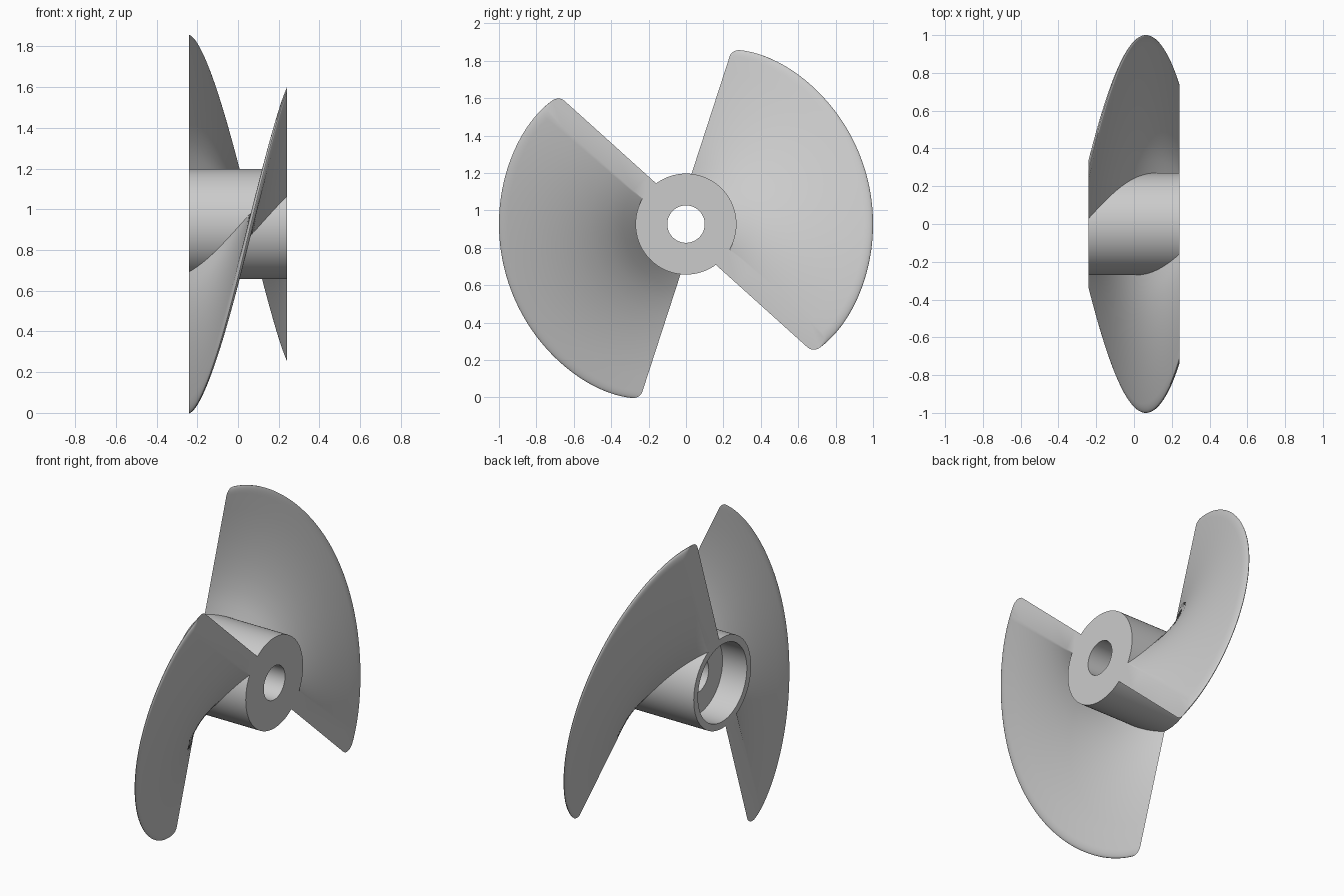
import bpy, bmesh
from math import sin, cos, pi, radians

if "Cube" in bpy.data.objects:
    bpy.data.objects.remove(bpy.data.objects["Cube"])

CZ = 0.927          # height of the shaft axis
HALF = 0.24         # half length along the shaft (x)
W = 0.055           # half thickness of the twisted blade bar


def finish(bm, name, angle):
    bmesh.ops.recalc_face_normals(bm, faces=bm.faces)
    mesh = bpy.data.meshes.new(name)
    bm.to_mesh(mesh)
    bm.free()
    ob = bpy.data.objects.new(name, mesh)
    bpy.context.collection.objects.link(ob)
    bpy.ops.object.select_all(action='DESELECT')
    ob.select_set(True)
    bpy.context.view_layer.objects.active = ob
    bpy.ops.object.shade_smooth_by_angle(angle=radians(angle))
    return ob


def skin(bm, rings, closed):
    """Bridge consecutive closed loops of vertices with quads."""
    n = len(rings)
    for i in range(n if closed else n - 1):
        a, b = rings[i], rings[(i + 1) % n]
        for j in range(len(a)):
            k = (j + 1) % len(a)
            bm.faces.new((a[j], a[k], b[k], b[j]))


def make_hub():
    # lathed profile (x, radius): through bore plus a wide recess on the -x end
    profile = [(HALF, 0.10), (HALF, 0.27), (-HALF, 0.27),
               (-HALF, 0.23), (-0.08, 0.23), (-0.08, 0.10)]
    bm = bmesh.new()
    n = 96
    rings = []
    for i in range(n):
        a = 2 * pi * i / n
        rings.append([bm.verts.new((x, r * cos(a), CZ + r * sin(a))) for x, r in profile])
    skin(bm, rings, True)
    finish(bm, "hub", 30)


def section(drop):
    # rounded-tip bar: (distance from axis, sideways offset)
    base, cap = 0.95 - drop, 0.05
    side = [0.245 + (base - 0.245) * i / 8 for i in range(9)]
    tip = [(base + cap * cos(t), W * sin(t))
           for t in (radians(-90 + 15 * i) for i in range(1, 12))]
    return [(r, -W) for r in side] + tip + [(r, W) for r in reversed(side)]


def make_blade(name, turn):
    # bar swept along the shaft while it twists through 114 degrees
    bm = bmesh.new()
    n = 80
    rings = []
    for i in range(n + 1):
        u = 2 * i / n - 1
        a = radians(15 - 57 * u + turn)
        drop = 0.025 * abs(u) ** 8
        rings.append([bm.verts.new((u * HALF,
                                    r * cos(a) - o * sin(a),
                                    CZ + r * sin(a) + o * cos(a)))
                      for r, o in section(drop)])
    skin(bm, rings, False)
    bm.faces.new(rings[0])
    bm.faces.new(rings[-1])
    finish(bm, name, 35)


make_hub()
for label, turn in (("blade_right", 0), ("blade_left", 180)):
    make_blade(label, turn)
